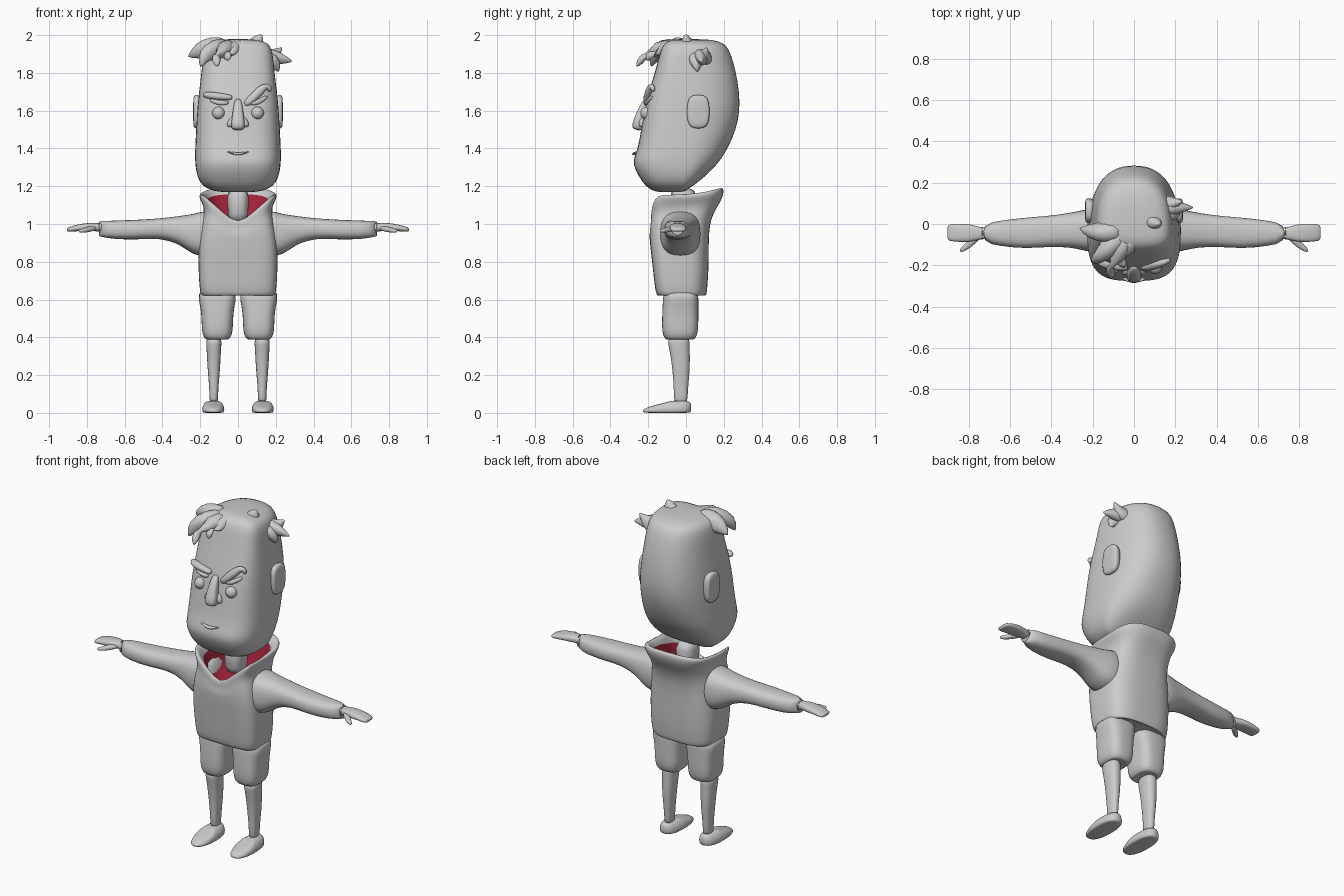
import bpy, math
from mathutils import Vector


def material(name, rgb):
    m = bpy.data.materials.new(name)
    m.diffuse_color = (*rgb, 1)
    return m


GREY = material("plain_grey", (0.6, 0.6, 0.6))
RED = material("lining_red", (0.35, 0.015, 0.04))


def spow(v, e):
    return math.copysign(abs(v) ** (2 / e), v)


def skin(name, rings, mirror=False, red_from=None, sub=1):
    """Join rings of points into a closed smooth skin."""
    n = len(rings[0])
    faces = [tuple(reversed(range(n)))]
    mats = [0]
    for r in range(len(rings) - 1):
        for i in range(n):
            j = (i + 1) % n
            faces.append((r * n + i, r * n + j, (r + 1) * n + j, (r + 1) * n + i))
            mats.append(int(red_from is not None and r >= red_from))
    last = (len(rings) - 1) * n
    faces.append(tuple(range(last, last + n)))
    mats.append(int(red_from is not None))
    me = bpy.data.meshes.new(name)
    me.from_pydata([tuple(p) for ring in rings for p in ring], [], faces)
    me.materials.append(GREY)
    if red_from is not None:
        me.materials.append(RED)
    for p, k in zip(me.polygons, mats):
        p.material_index = k
        p.use_smooth = True
    ob = bpy.data.objects.new(name, me)
    bpy.context.collection.objects.link(ob)
    if mirror:
        ob.modifiers.new("mirror", "MIRROR").use_mirror_merge = False
    s = ob.modifiers.new("smooth", "SUBSURF")
    s.levels = s.render_levels = sub
    return ob


def stack(name, rows, x0=0.0, yc=None, ef=2.6, eb=2.3, n=24, dips=None, **kw):
    """Horizontal sections: z, half width, front y, back y."""
    rings = []
    for k, (z, w, yf, yb) in enumerate(rows):
        mid = (yf + yb) / 2 if yc is None else min(max(yc, yf), yb)
        ring = []
        for i in range(n):
            a = 2 * math.pi * i / n
            c, s = math.cos(a), math.sin(a)
            e = ef if s < 0 else eb
            x = w * spow(c, e)
            y = mid + (mid - yf if s < 0 else yb - mid) * spow(s, e)
            zz = z
            if dips:   # notch at the front, lift at the back
                zz -= dips[k] * max(0, 1 - abs(x) / 0.19) if s < 0 else -dips[k] * 0.2 * s
            ring.append((x0 + x, y, zz))
        rings.append(ring)
    return skin(name, rings, **kw)


def tube(name, pts, ref=(0, 0, 1), e=2.2, n=12, **kw):
    """Sections along a path: x, y, z, half width, half height."""
    P = [Vector(p[:3]) for p in pts]
    rings = []
    for k, p in enumerate(pts):
        t = (P[min(k + 1, len(P) - 1)] - P[max(k - 1, 0)]).normalized()
        side = Vector(ref).cross(t).normalized()
        up = t.cross(side)
        rings.append([P[k] + side * p[3] * spow(math.cos(2 * math.pi * i / n), e)
                      + up * p[4] * spow(math.sin(2 * math.pi * i / n), e) for i in range(n)])
    return skin(name, rings, **kw)


# Head
stack("head", [
    (1.168, .09, -.15, -.02), (1.178, .14, -.18, .0), (1.2, .19, -.215, .035), (1.25, .217, -.25, .10),
    (1.31, .227, -.28, .16), (1.35, .228, -.277, .19), (1.4, .228, -.255, .222), (1.5, .222, -.238, .267),
    (1.6, .217, -.222, .287), (1.7, .207, -.198, .283), (1.8, .194, -.165, .267), (1.9, .185, -.14, .24),
    (1.945, .172, -.125, .215), (1.968, .14, -.1, .18), (1.98, .07, -.06, .1)],
    yc=-.02, ef=3.2, eb=2.4, n=32)
stack("neck", [(1.0, .055, -.08, .05), (1.1, .055, -.08, .05), (1.2, .06, -.09, .06)])

# Ears
tube("ear", [(.18, .065, 1.595, .05, .08), (.215, .065, 1.595, .062, .092), (.232, .065, 1.595, .06, .09),
             (.238, .065, 1.595, .045, .07)], e=3, n=16, mirror=True)

# Nose with side wings
tube("nose", [(0, -.2, 1.66, .012, .01), (0, -.215, 1.645, .022, .02), (0, -.235, 1.58, .03, .03),
              (0, -.25, 1.52, .04, .04), (0, -.252, 1.495, .03, .03)], ref=(0, 1, 0), e=3)
tube("nostril", [(.025, -.22, 1.57, .01, .015), (.042, -.228, 1.535, .018, .025),
                 (.044, -.228, 1.51, .016, .02)], ref=(0, 1, 0), mirror=True)

# Eyes
bpy.ops.mesh.primitive_uv_sphere_add(segments=20, ring_count=12, radius=.034, location=(.103, -.208, 1.587))
eye = bpy.context.object
eye.name = "eye"
bpy.ops.object.transform_apply(location=True)
bpy.ops.object.shade_smooth()
eye.data.materials.append(GREY)
eye.modifiers.new("mirror", "MIRROR")

# Brows and lids, one level and one raised
tube("level_brow", [(-.185, -.165, 1.685, .014, .012), (-.16, -.188, 1.683, .024, .02),
                    (-.1, -.2, 1.675, .025, .02), (-.04, -.208, 1.67, .02, .015), (-.03, -.208, 1.668, .01, .008)])
tube("raised_brow", [(.035, -.208, 1.63, .012, .01), (.055, -.21, 1.645, .022, .02), (.1, -.2, 1.69, .025, .022),
                     (.14, -.188, 1.728, .022, .018), (.163, -.178, 1.73, .018, .014),
                     (.173, -.172, 1.7, .01, .01)], ref=(.3, 1, 0))
tube("level_lid", [(-.15, -.185, 1.66, .012, .012), (-.1, -.205, 1.636, .014, .014), (-.045, -.212, 1.645, .012, .012)])
tube("raised_lid", [(.06, -.212, 1.64, .012, .012), (.1, -.205, 1.637, .014, .014), (.16, -.178, 1.68, .012, .012)])

# Mouth
tube("mouth", [(-.058, -.262, 1.382, .006, .003), (-.03, -.27, 1.375, .012, .006), (0, -.273, 1.37, .015, .009),
               (.03, -.27, 1.375, .012, .006), (.058, -.262, 1.382, .006, .003)])

# Hair clumps: bent, tapering tufts
TUFTS = [
    ((-.05, -.03, 1.925), (-.14, -.04, 1.935), (-.215, -.035, 1.915), (-.265, -.02, 1.885)),
    ((-.05, -.03, 1.925), (-.13, -.12, 1.925), (-.18, -.17, 1.895), (-.2, -.185, 1.83)),
    ((-.04, -.03, 1.925), (-.09, -.16, 1.925), (-.12, -.225, 1.89), (-.11, -.265, 1.83)),
    ((-.01, -.03, 1.92), (-.05, -.13, 1.925), (-.06, -.19, 1.9), (-.05, -.21, 1.865)),
    ((.12, .08, 1.88), (.17, .08, 1.885), (.23, .08, 1.875), (.29, .08, 1.86)),
    ((.12, .1, 1.88), (.165, .1, 1.88), (.2, .1, 1.9), (.235, .11, 1.935)),
    ((.12, .05, 1.88), (.17, .05, 1.87), (.205, .055, 1.84), (.215, .06, 1.805)),
    ((.06, .02, 1.9), (.09, .01, 1.945), (.11, .0, 1.98), (.125, 0, 2.005)),
]
for path in TUFTS:
    k = 1.0 if path[0][0] < .05 else .72
    tube("hair_tuft", [(*p, r * k, r * k * .8) for p, r in zip(path, (.06, .068, .045, .004))], ref=(.2, .9, .4))

# Hoodie body: outside, rolled collar, then lining
stack("hoodie", [
    (.635, .17, -.13, .09), (.62, .185, -.145, .1), (.622, .197, -.155, .108), (.66, .204, -.165, .113),
    (.76, .21, -.175, .12), (.87, .21, -.188, .12), (.95, .2, -.193, .122), (1.01, .19, -.193, .132),
    (1.06, .18, -.19, .16), (1.1, .182, -.187, .19), (1.135, .205, -.187, .2), (1.158, .205, -.182, .197),
    (1.16, .185, -.17, .18), (1.135, .16, -.15, .155), (1.06, .14, -.13, .12), (.96, .12, -.12, .09)],
    ef=4.5, eb=3, n=40, red_from=13,
    dips=[0, 0, 0, 0, 0, 0, .03, .08, .12, .145, .16, .165, .165, .16, .11, .02])

# Sleeves
tube("sleeve", [(.1, -.03, .95, .11, .12), (.2, -.03, .945, .11, .125), (.25, -.03, .958, .098, .1),
                (.31, -.03, .97, .085, .075), (.41, -.035, .977, .075, .053), (.53, -.045, .97, .077, .053),
                (.65, -.045, .968, .062, .051), (.733, -.045, .975, .048, .041), (.738, -.045, .975, .045, .038),
                (.73, -.045, .975, .03, .026)], e=2.6, n=16, mirror=True)

# Hands and thumbs
tube("hand", [(.7, -.045, .98, .028, .024), (.75, -.045, .983, .03, .022), (.79, -.045, .985, .045, .022),
              (.85, -.042, .98, .046, .018), (.895, -.042, .97, .042, .013), (.905, -.042, .968, .032, .008)],
     e=2.8, mirror=True)
tube("thumb", [(.75, -.055, .98, .018, .014), (.79, -.09, .972, .018, .015), (.82, -.118, .965, .014, .012),
               (.845, -.132, .962, .008, .007)], mirror=True)

# Shorts, shins, feet
stack("shorts", [(.395, .045, -.085, .025), (.386, .055, -.1, .035), (.395, .07, -.115, .052),
                 (.43, .083, -.128, .065), (.5, .083, -.127, .066), (.56, .09, -.125, .066),
                 (.6, .1, -.122, .066), (.66, .1, -.12, .066)], x0=.1095, ef=3, eb=3, mirror=True)
stack("shin", [(.42, .025, -.07, .0), (.392, .036, -.09, .014), (.375, .042, -.097, .022), (.355, .04, -.093, .02),
               (.28, .036, -.078, .022), (.2, .031, -.07, .019), (.11, .022, -.064, .009), (.04, .025, -.065, .01)],
      x0=.128, n=16, mirror=True)
stack("shoe", [(0, .045, -.21, .015), (.002, .055, -.228, .024), (.014, .06, -.234, .029), (.034, .058, -.2, .029),
               (.052, .047, -.115, .026), (.066, .03, -.075, .014)], x0=.131, yc=-.1, ef=2.3, eb=2.5, mirror=True)
